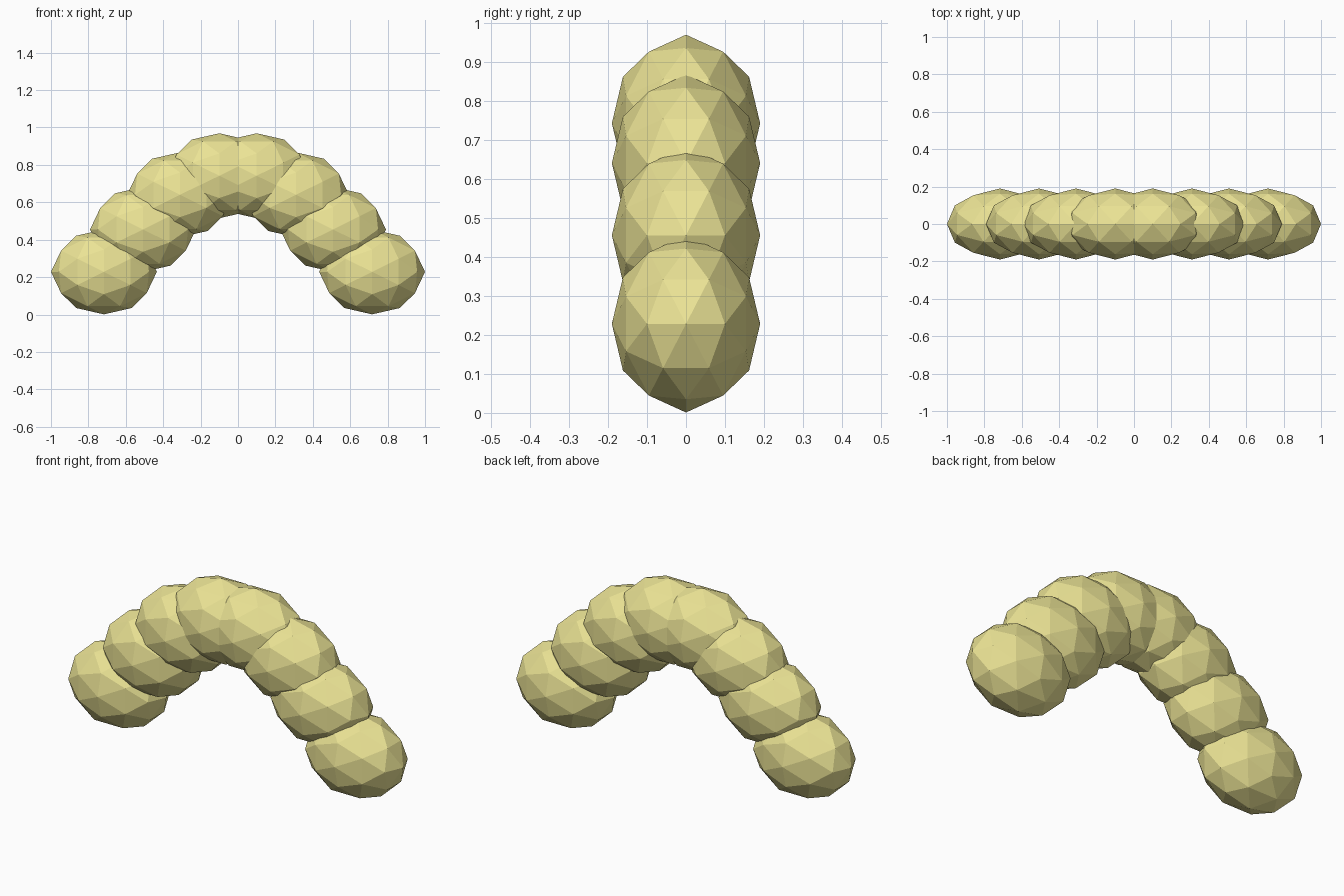
import bpy, bmesh, math
from mathutils import Matrix

if "Cube" in bpy.data.objects:
    bpy.data.objects.remove(bpy.data.objects["Cube"])

RADII = (0.283, 0.19, 0.227, 1.0)
# x, z centres of the segments on one half of the arch
CENTRES = [(0.717, 0.228), (0.508, 0.455), (0.31, 0.64), (0.10, 0.742)]

mat = bpy.data.materials.new("yellow")
mat.diffuse_color = (0.83, 0.77, 0.30, 1.0)
mat.use_nodes = True
mat.node_tree.nodes["Principled BSDF"].inputs["Base Color"].default_value = mat.diffuse_color

# Low-poly ball turned so its edges line up with the axes, then stretched
mesh = bpy.data.meshes.new("arch_segment")
bm = bmesh.new()
bmesh.ops.create_icosphere(bm, subdivisions=2, radius=1.0)
turn = Matrix.Rotation(-math.atan(2 / (1 + math.sqrt(5))), 4, 'Y')
bmesh.ops.transform(bm, matrix=Matrix.Diagonal(RADII) @ turn, verts=bm.verts)
bm.to_mesh(mesh)
bm.free()
mesh.materials.append(mat)

# Segments from both feet up to the crown
for side, sign in (("left", -1), ("right", 1)):
    for i, (x, z) in enumerate(CENTRES):
        ob = bpy.data.objects.new(f"arch_segment_{side}_{i + 1}", mesh)
        ob.location = (sign * x, 0, z)
        bpy.context.collection.objects.link(ob)
